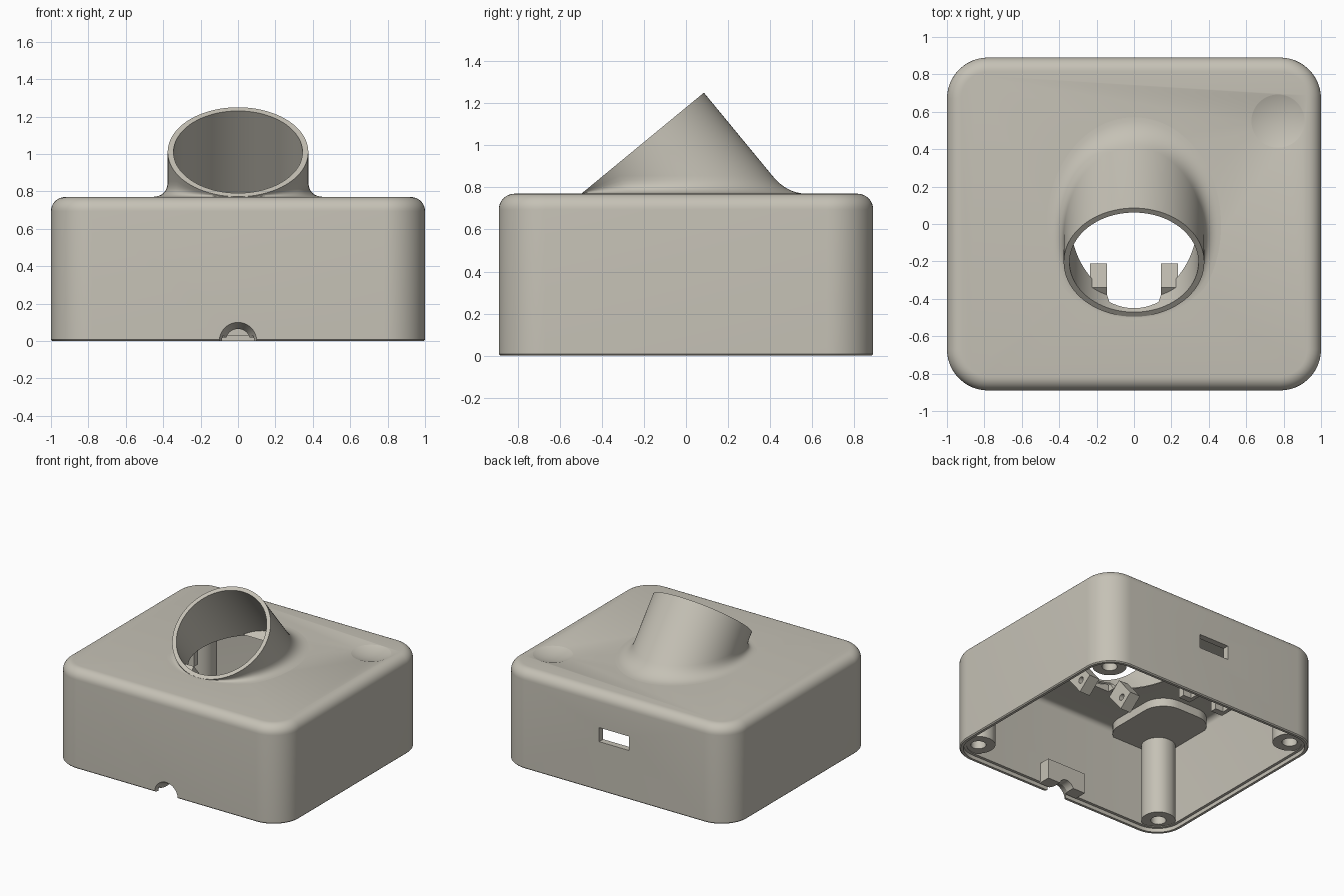
import bpy, bmesh, math
from mathutils import Vector, Matrix

if "Cube" in bpy.data.objects:
    bpy.data.objects.remove(bpy.data.objects["Cube"])

mat = bpy.data.materials.new("warm grey plastic")
mat.use_nodes = True
COLOUR = (0.56, 0.535, 0.465, 1)
mat.diffuse_color = COLOUR
mat.node_tree.nodes["Principled BSDF"].inputs["Base Color"].default_value = COLOUR

TOP, CEIL = 0.77, 0.715
TILT = math.radians(39.5)
RIM = Vector((0, -0.205, 1.011))
AXIS = Vector((0, -math.sin(TILT), math.cos(TILT)))
UPHILL = Vector((0, math.cos(TILT), math.sin(TILT)))


def make(name, bm):
    bmesh.ops.recalc_face_normals(bm, faces=bm.faces)
    mesh = bpy.data.meshes.new(name)
    bm.to_mesh(mesh)
    bm.free()
    ob = bpy.data.objects.new(name, mesh)
    bpy.context.collection.objects.link(ob)
    mesh.materials.append(mat)
    return ob


def loft(bm, rings, caps=True):
    loops = [[bm.verts.new(p) for p in ring] for ring in rings]
    n = len(loops[0])
    for a, b in zip(loops, loops[1:]):
        for i in range(n):
            j = (i + 1) % n
            bm.faces.new((a[i], a[j], b[j], b[i]))
    if caps:
        bm.faces.new(loops[0][::-1])
        bm.faces.new(loops[-1])


def rounded_ring(cx, cy, hx, hy, r, z, seg=12):
    ring = []
    for q, (sx, sy) in enumerate(((1, 1), (-1, 1), (-1, -1), (1, -1))):
        for i in range(seg + 1):
            a = (q + i / seg) * math.pi / 2
            ring.append((cx + sx * (hx - r) + r * math.cos(a),
                         cy + sy * (hy - r) + r * math.sin(a), z))
    return ring


def rounded_box(name, cx, cy, hx, hy, r, z0, z1, fillet=0.0, base=0.0):
    """Upright rounded block with an optional rounded top and chamfered base."""
    levels = [(base, z0), (0, z0 + base)] if base else [(0, z0)]
    if fillet:
        for i in range(9):
            a = i / 8 * math.pi / 2
            levels.append((fillet * (1 - math.cos(a)), z1 - fillet * (1 - math.sin(a))))
    else:
        levels.append((0, z1))
    bm = bmesh.new()
    loft(bm, [rounded_ring(cx, cy, hx - d, hy - d, r - d, z) for d, z in levels])
    return make(name, bm)


def box(name, size, centre, tilt=0.0):
    bm = bmesh.new()
    m = Matrix.Translation(centre) @ Matrix.Rotation(tilt, 4, "X") @ Matrix.Diagonal((*size, 1))
    bmesh.ops.create_cube(bm, size=1, matrix=m)
    return make(name, bm)


def cone(name, start, end, r1, r2, seg=48):
    start, end = Vector(start), Vector(end)
    d = end - start
    m = Matrix.Translation((start + end) / 2) @ d.to_track_quat("Z", "Y").to_matrix().to_4x4()
    bm = bmesh.new()
    bmesh.ops.create_cone(bm, cap_ends=True, segments=seg, radius1=r1, radius2=r2,
                          depth=d.length, matrix=m)
    return make(name, bm)


def cut(target, *cutters):
    bpy.context.view_layer.objects.active = target
    for c in cutters:
        c.hide_render = True
        mod = target.modifiers.new("cut", "BOOLEAN")
        mod.operation, mod.solver, mod.object = "DIFFERENCE", "EXACT", c
        bpy.ops.object.modifier_apply(modifier=mod.name)
    for c in cutters:
        bpy.data.objects.remove(c)


def smooth(ob):
    bpy.ops.object.select_all(action="DESELECT")
    ob.select_set(True)
    bpy.context.view_layer.objects.active = ob
    bpy.ops.object.shade_smooth_by_angle(angle=math.radians(30))


def cable_cutters():
    return (cone("flare_cutter", (0, -0.9, 0), (0, -0.82, 0), 0.105, 0.065),
            cone("cable_cutter", (0, -0.83, 0), (0, -0.6, 0), 0.065, 0.065))


# Hollow case: cavity, lower lip, tube hole, back slot, cable arch and thumb dimple
case = rounded_box("case", 0, 0, 1, 0.89, 0.22, 0, TOP, fillet=0.075, base=0.008)
bm = bmesh.new()
bmesh.ops.create_uvsphere(bm, u_segments=96, v_segments=192, radius=0.42,
                          matrix=Matrix.Translation((0.77, 0.55, TOP + 0.395)))
dimple = make("dimple_cutter", bm)
cut(case,
    rounded_box("cavity_cutter", 0, 0, 0.95, 0.84, 0.17, -0.1, CEIL, fillet=0.04),
    rounded_box("lip_cutter", 0, 0, 0.972, 0.862, 0.192, -0.1, 0.03),
    cone("tube_cutter", RIM + AXIS * 0.1, RIM - AXIS * 0.6, 0.36, 0.36, 96),
    box("front_gap_cutter", (0.28, 0.25, 0.3), (0, -0.325, 0.62)),
    box("slot_cutter", (0.26, 0.3, 0.11), (0, 0.89, 0.44)),
    *cable_cutters(), dimple)
smooth(case)

# Tilted tube flowing into the lid
N, R_OUT, R_IN = 96, 0.376, 0.345


def tube_point(r, a, z=None):
    p = RIM + r * (math.cos(a) * Vector((1, 0, 0)) + math.sin(a) * UPHILL)
    return p if z is None else p + AXIS * ((z - p.z) / AXIS.z)


STEPS = 8
rows = [[] for _ in range(STEPS + 4)]
for i in range(N):
    a = 2 * math.pi * i / N
    rim, foot = tube_point(R_OUT, a), tube_point(R_OUT, a, TOP)
    room = max(rim.z - TOP, 0)
    out = Vector((math.cos(a), math.sin(a) * AXIS.z, 0)).normalized()
    low = foot + out * (0.02 + 0.07 * min(1, room / 0.1)) + Vector((0, 0, 0.0008))
    high = foot + AXIS * min(0.11, 0.9 * room)
    for k in range(STEPS + 1):
        t = k / STEPS
        rows[k].append(low * (1 - t) ** 2 + foot * 2 * t * (1 - t) + high * t * t)
    inner = tube_point(R_IN, a)
    gap = abs(inner.x) < 0.14 and math.sin(a) < 0
    rows[STEPS + 1].append(rim)
    rows[STEPS + 2].append(inner)
    rows[STEPS + 3].append(tube_point(R_IN, a, min(inner.z, 0.766) if gap else CEIL - 0.01))
bm = bmesh.new()
loft(bm, rows, caps=False)
smooth(make("tilted_tube", bm))

# Screw posts in the four corners
for sx, side in ((1, "left"), (-1, "right")):
    for sy, end in ((1, "back"), (-1, "front")):
        x, y = sx * 0.84, sy * 0.73
        post = rounded_box(f"{end}_{side}_screw_post", x, y, 0.12, 0.12, 0.115, 0.035, CEIL + 0.02)
        cut(post, cone("screw_cutter", (x, y, -0.1), (x, y, 0.35), 0.055, 0.055, 24))
        smooth(post)
    # Hinge lugs beside the front gap of the tube
    lug = box(f"{side}_hinge_lug", (0.09, 0.14, 0.2), (sx * 0.19, -0.33, 0.64), TILT)
    cut(lug, cone("pin_cutter", (sx * 0.1, -0.31, 0.61), (sx * 0.3, -0.31, 0.61), 0.025, 0.025, 24))
    smooth(lug)

# Thickened ceiling pad and board pegs
smooth(rounded_box("ceiling_pad", -0.7, -0.55, 0.26, 0.32, 0.17, 0.65, CEIL + 0.02))
for i, x in enumerate((-0.45, -0.75)):
    box(f"board_peg_{i + 1}", (0.1, 0.05, 0.18), (x, 0.05, 0.64))
    box(f"board_peg_rib_{i + 1}", (0.03, 0.1, 0.18), (x - 0.035, 0.1, 0.64))

# Cable clamp block behind the arch
clamp = box("cable_clamp", (0.34, 0.1, 0.16), (0, -0.8, 0.1))
cut(clamp, *cable_cutters())
smooth(clamp)
